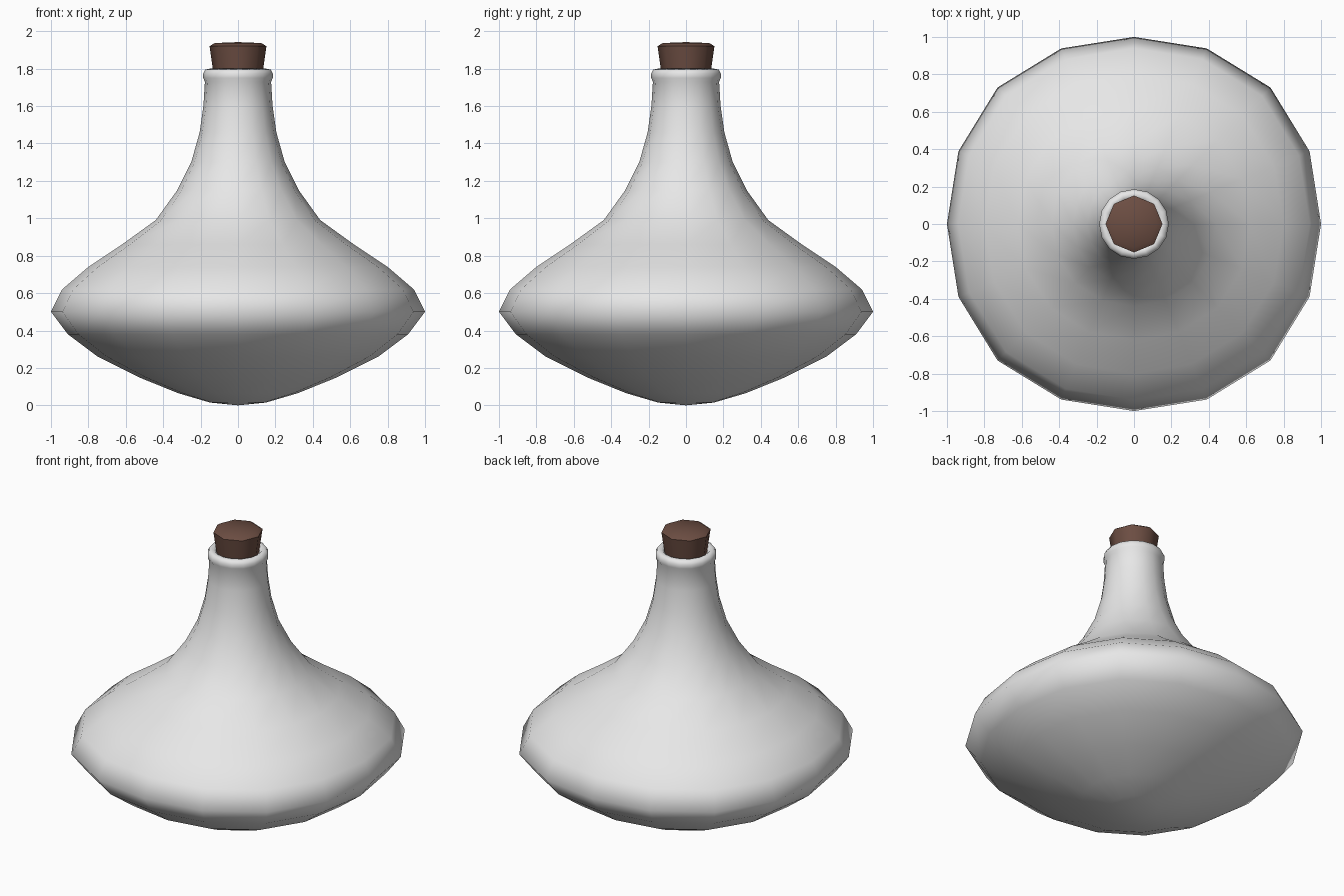
import bpy
import bmesh
import math

default = bpy.data.objects.get("Cube")
if default:
    bpy.data.objects.remove(default, do_unlink=True)


def make_material(name, colour):
    mat = bpy.data.materials.new(name)
    mat.use_nodes = True
    mat.diffuse_color = colour
    bsdf = mat.node_tree.nodes["Principled BSDF"]
    bsdf.inputs["Base Color"].default_value = colour
    bsdf.inputs["Roughness"].default_value = 0.6
    return mat


def lathe(name, profile, sides, mat, bulge=0.0, sharp=180):
    """Spin (radius, height) points round z; bulge pushes the diagonals out."""
    bm = bmesh.new()
    rings = []
    for r, z in profile:
        if r == 0:
            rings.append([bm.verts.new((0, 0, z))] * sides)
            continue
        ring = []
        for i in range(sides):
            a = math.tau * i / sides
            rr = r * (1 + bulge * r * (1 - math.cos(4 * a)) / 2)
            ring.append(bm.verts.new((rr * math.cos(a), rr * math.sin(a), z)))
        rings.append(ring)
    for low, high in zip(rings, rings[1:]):
        for i in range(sides):
            j = (i + 1) % sides
            corners = dict.fromkeys((low[i], low[j], high[j], high[i]))
            bm.faces.new(list(corners))
    bmesh.ops.recalc_face_normals(bm, faces=bm.faces)
    mesh = bpy.data.meshes.new(name)
    bm.to_mesh(mesh)
    bm.free()
    mesh.materials.append(mat)
    obj = bpy.data.objects.new(name, mesh)
    bpy.context.collection.objects.link(obj)
    bpy.ops.object.select_all(action="DESELECT")
    obj.select_set(True)
    bpy.context.view_layer.objects.active = obj
    bpy.ops.object.shade_smooth_by_angle(angle=math.radians(sharp))
    return obj


glaze = make_material("pale grey glaze", (0.8, 0.8, 0.8, 1))
cork = make_material("brown cork", (0.15, 0.075, 0.055, 1))

# Flask body: rounded base, wide belly, slender neck, rolled lip, mouth
lathe("flask_body", [
    (0, 0.0), (0.15, 0.015), (0.32, 0.065), (0.53, 0.15), (0.75, 0.26),
    (0.91, 0.38), (1.0, 0.5), (0.94, 0.62), (0.80, 0.74), (0.62, 0.86),
    (0.44, 0.99), (0.325, 1.15), (0.25, 1.30), (0.205, 1.46), (0.185, 1.60),
    (0.177, 1.73), (0.186, 1.75), (0.186, 1.775), (0.175, 1.795),
    (0.15, 1.80), (0.132, 1.785), (0.128, 1.70)], 16, glaze, bulge=0.032)

# Tapered stopper with a bevelled top
lathe("cork_stopper", [
    (0, 1.66), (0.115, 1.66), (0.135, 1.80), (0.152, 1.92),
    (0.125, 1.937), (0, 1.942)], 8, cork, sharp=60)
